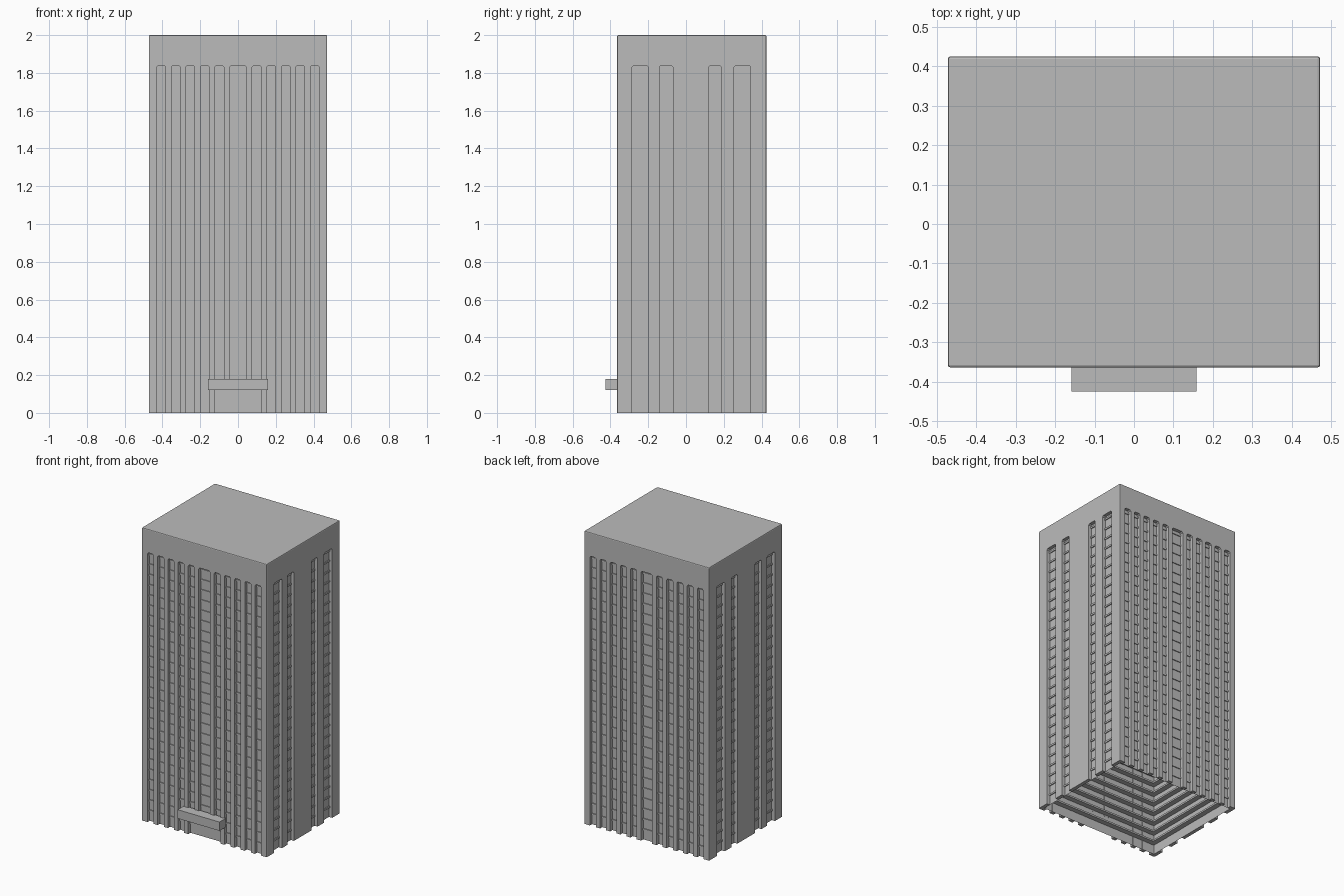
import bpy
import bmesh
from mathutils import Vector

if "Cube" in bpy.data.objects:
    bpy.data.objects.remove(bpy.data.objects["Cube"], do_unlink=True)

# Overall tower size
X, FRONT, BACK, TOP = 0.472, -0.364, 0.425, 2.0
WALL = 0.025
SLOT_TOP = 1.84
FLOOR = 0.07

concrete = bpy.data.materials.new("concrete grey")
concrete.use_nodes = True
grey = (0.5, 0.5, 0.5, 1)
concrete.diffuse_color = grey
concrete.node_tree.nodes["Principled BSDF"].inputs["Base Color"].default_value = grey


def finish(name, bm):
    bmesh.ops.recalc_face_normals(bm, faces=bm.faces)
    mesh = bpy.data.meshes.new(name)
    bm.to_mesh(mesh)
    bm.free()
    mesh.materials.append(concrete)
    ob = bpy.data.objects.new(name, mesh)
    bpy.context.scene.collection.objects.link(ob)
    return ob


def add_box(bm, lo, hi):
    lo, hi = Vector(lo), Vector(hi)
    verts = bmesh.ops.create_cube(bm, size=1)["verts"]
    for v in verts:
        v.co = (lo + hi) / 2 + v.co * (hi - lo)


def box(name, lo, hi):
    bm = bmesh.new()
    add_box(bm, lo, hi)
    return finish(name, bm)


def cut(target, cutter):
    cutter.hide_render = True
    mod = target.modifiers.new("cut", "BOOLEAN")
    mod.operation, mod.solver, mod.object = "DIFFERENCE", "EXACT", cutter
    with bpy.context.temp_override(object=target, active_object=target,
                                   selected_objects=[target]):
        bpy.ops.object.modifier_apply(modifier="cut")
    bpy.data.objects.remove(cutter, do_unlink=True)


def slot_cutter(name, spans, along_y):
    """Tall prisms with clipped top corners, running through the tower."""
    bm = bmesh.new()
    c = 0.008
    for a, b in spans:
        outline = [(a, -0.1), (b, -0.1), (b, SLOT_TOP - c), (b - c, SLOT_TOP),
                   (a + c, SLOT_TOP), (a, SLOT_TOP - c)]
        pts = [(u, -1, z) if along_y else (-1, u, z) for u, z in outline]
        face = bm.faces.new([bm.verts.new(p) for p in pts])
        new = bmesh.ops.extrude_face_region(bm, geom=[face])["geom"]
        bmesh.ops.translate(bm, vec=(0, 2, 0) if along_y else (2, 0, 0),
                            verts=[g for g in new if isinstance(g, bmesh.types.BMVert)])
    return finish(name, bm)


# Outer shell with softly bevelled edges, open underneath
bm = bmesh.new()
add_box(bm, (-X, FRONT, 0), (X, BACK, TOP))
edges = [e for e in bm.edges if max(v.co.z for v in e.verts) > 1]
bmesh.ops.bevel(bm, geom=edges, offset=0.006, segments=2, profile=0.5, affect="EDGES")
shell = finish("tower_walls", bm)
cut(shell, box("hollow", (-X + WALL, FRONT + WALL, -0.1),
               (X - WALL, BACK - WALL, TOP - WALL)))

# Window slots: front and back match, and so do the two sides
half = 0.023
spans = [(-0.042, 0.042)]
for i in range(5):
    mid = 0.098 + i * 0.077
    spans += [(mid - half, mid + half), (-mid - half, -mid + half)]
cut(shell, slot_cutter("long_side_slots", spans, True))
side_spans = [(-0.285, -0.2), (-0.14, -0.07), (0.12, 0.185), (0.255, 0.342)]
cut(shell, slot_cutter("short_side_slots", side_spans, False))

# Entrance recess below the canopy
cut(shell, box("entrance_cut", (-0.118, FRONT - 0.1, -0.1),
               (0.118, FRONT + WALL + 0.02, 0.125)))


def corners(inset):
    x, f, b = X - inset, FRONT + inset, BACK - inset
    return [(-x, f), (x, f), (x, b), (-x, b)]


def sweep(bm, profile, closed):
    """Carry an (inset, height) profile around the four corners."""
    loops = [[bm.verts.new((x, y, z)) for x, y in corners(d)] for d, z in profile]
    pairs = list(zip(loops, loops[1:] + loops[:1] if closed else loops[1:]))
    for low, high in pairs:
        for i in range(4):
            j = (i + 1) % 4
            bm.faces.new((low[i], low[j], high[j], high[i]))


# Window wall behind the slots
bm = bmesh.new()
sweep(bm, [(WALL - 0.001, 0), (WALL - 0.001, 1.95)], False)
finish("window_walls", bm)

# Floor ledges, one ring per storey
bm = bmesh.new()
for k in range(1, 27):
    z = k * FLOOR
    sweep(bm, [(0.018, z - 0.006), (0.06, z - 0.006),
               (0.06, z + 0.006), (0.018, z + 0.006)], True)
finish("floor_ledges", bm)

# Entrance canopy
box("entrance_canopy", (-0.158, -0.425, 0.12), (0.158, FRONT + 0.01, 0.18))
